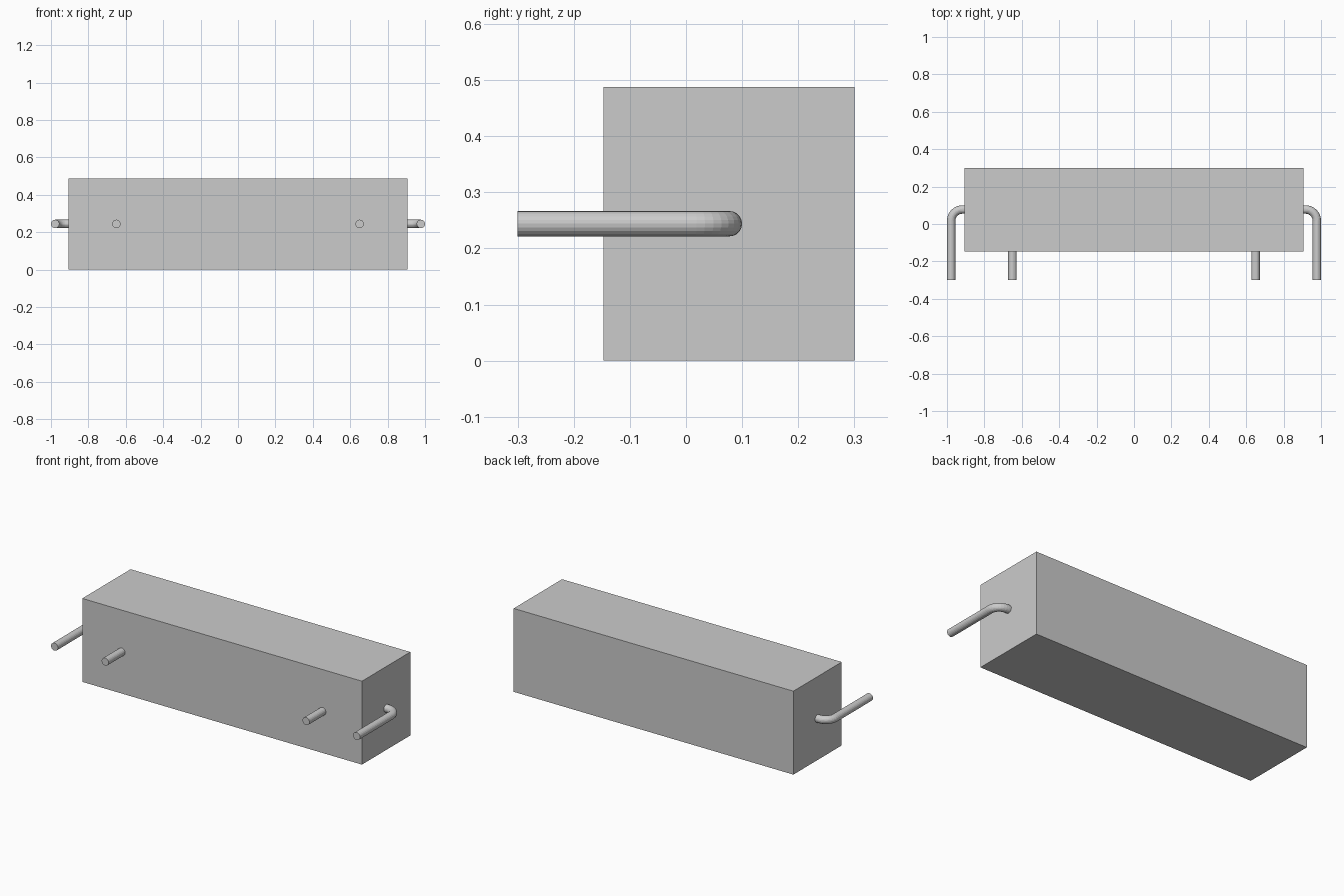
import bpy
from math import sin, cos, pi

if "Cube" in bpy.data.objects:
    bpy.data.objects.remove(bpy.data.objects["Cube"])

R = 0.0225      # pipe radius
Z = 0.244       # pipe height
BEND = 0.06     # centreline bend radius


def pipe(name, pts):
    """Round capped pipe along a list of (x, y) points at height Z."""
    cu = bpy.data.curves.new(name, 'CURVE')
    cu.dimensions = '3D'
    cu.bevel_depth = R
    cu.bevel_resolution = 8
    cu.use_fill_caps = True
    sp = cu.splines.new('POLY')
    sp.points.add(len(pts) - 1)
    for p, (x, y) in zip(sp.points, pts):
        p.co = (x, y, Z, 1)
    sp.use_smooth = False
    ob = bpy.data.objects.new(name, cu)
    bpy.context.collection.objects.link(ob)
    bpy.ops.object.select_all(action='DESELECT')
    ob.select_set(True)
    bpy.context.view_layer.objects.active = ob
    bpy.ops.object.convert(target='MESH')


# Main rectangular body
bpy.ops.mesh.primitive_cube_add(size=1, location=(0, 0.0765, Z))
body = bpy.context.object
body.name = "body"
body.dimensions = (1.81, 0.447, 0.488)
bpy.ops.object.transform_apply(location=False, rotation=False, scale=True)

for side, s in (("left", -1), ("right", 1)):
    # Straight stub out of the front face
    pipe(side + "_front_pipe", [(s * 0.65, -0.13), (s * 0.65, -0.30)])

    # Elbow pipe out of the end face, turning to the front
    cx, cy = 1 - R - BEND, 0.10 - R - BEND
    arc = [(s * (cx + BEND * sin(a)), cy + BEND * cos(a))
           for a in (i * pi / 16 for i in range(9))]
    pipe(side + "_elbow_pipe", [(s * 0.895, 0.10 - R)] + arc + [(s * (1 - R), -0.30)])
